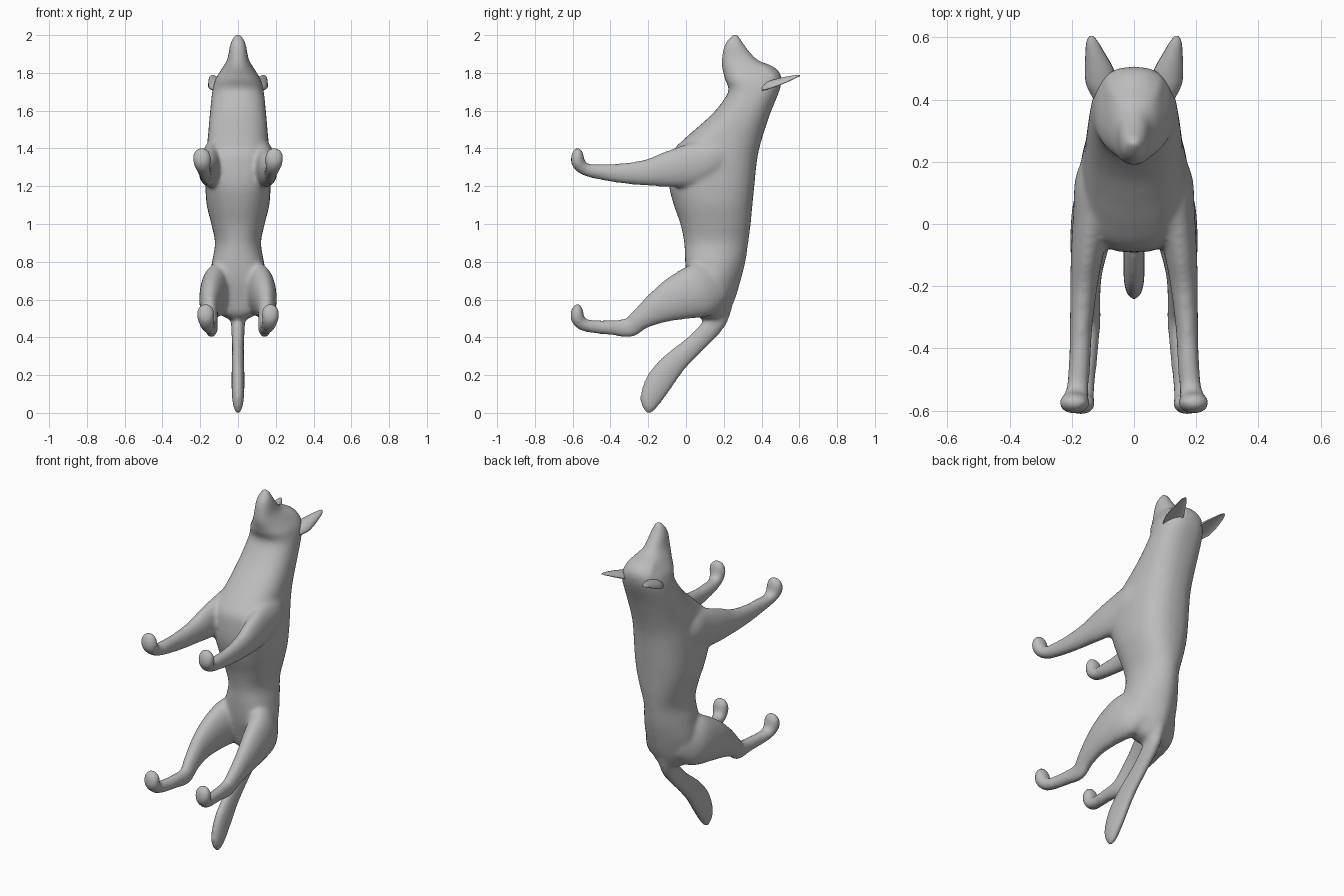
import bpy, bmesh, math
from mathutils import Vector

coat = bpy.data.materials.new("grey coat")
coat.diffuse_color = (0.5, 0.5, 0.5, 1)
SIDES, STEPS = 28, 4


def spline(rows):
    """Catmull-Rom interpolation through rows of numbers."""
    out = []
    for i in range(len(rows) - 1):
        p = [rows[min(max(i + k, 0), len(rows) - 1)] for k in (-1, 0, 1, 2)]
        for s in range(STEPS):
            t = s / STEPS
            out.append([0.5 * (2 * b + (c - a) * t + (2 * a - 5 * b + 4 * c - d) * t * t
                               + (3 * b - a - 3 * c + d) * t ** 3) for a, b, c, d in zip(*p)])
    return out + [list(rows[-1])]


def power(v, e):
    return math.copysign(abs(v) ** e, v)


def loft(bm, rows, flat=False, mirror=1, hollow=0.0):
    """Rows are x, y, z, radius in the side plane, radius across,
    then optionally the squareness exponents of the belly and back halves."""
    rows = spline([tuple(r) + (1, 1) if len(r) == 5 else r for r in rows])
    pts = [Vector((r[0] * mirror, r[1], r[2])) for r in rows]
    rings = []
    for i, r in enumerate(rows):
        t = pts[min(i + 1, len(pts) - 1)] - pts[max(i - 1, 0)]
        t = Vector((0, 0, 1)) if flat else Vector((0, t.y, t.z)).normalized()
        side, up = Vector((1, 0, 0)), t.cross(Vector((1, 0, 0)))
        ring = []
        for k in range(SIDES):
            a = 2 * math.pi * k / SIDES
            e = r[6] if math.sin(a) > 0 else r[5]
            c, h = power(math.cos(a), e), power(math.sin(a), e)
            if h > 0 and hollow:
                h *= -hollow
            ring.append(bm.verts.new(pts[i] + side * c * r[4] + up * h * r[3]))
        rings.append(ring)
    faces = [bm.faces.new(rings[0]), bm.faces.new(rings[-1])]
    for a, b in zip(rings, rings[1:]):
        for k in range(SIDES):
            j = (k + 1) % SIDES
            faces.append(bm.faces.new((a[k], a[j], b[j], b[k])))
    bmesh.ops.recalc_face_normals(bm, faces=faces)


def finish(bm, name):
    me = bpy.data.meshes.new(name)
    bm.to_mesh(me)
    bm.free()
    me.materials.append(coat)
    me.polygons.foreach_set("use_smooth", [True] * len(me.polygons))
    ob = bpy.data.objects.new(name, me)
    bpy.context.collection.objects.link(ob)
    return ob


# Trunk, neck and head: height, belly edge, back edge, half width, squareness
trunk = [(.5, .08, .2, .06, .9, 1.1), (.53, .05, .225, .1, .75, 1.2), (.6, .03, .26, .135, .7, 1.3),
         (.7, .005, .29, .15, .7, 1.2), (.8, -.005, .315, .138, .8, 1.1),
         (.9, -.01, .33, .122, .9, 1), (1.0, -.03, .343, .142, .9, .9), (1.1, -.065, .352, .166, .9, .85),
         (1.2, -.09, .362, .173, .8, .82), (1.3, -.09, .372, .173, .75, .82),
         (1.38, -.075, .384, .169, .75, .82), (1.45, -.01, .402, .161, .8, .82),
         (1.52, .07, .424, .155, .85, .82), (1.6, .155, .452, .148, .85, .82), (1.7, .224, .493, .137, .85, .8),
         (1.76, .208, .506, .123, .85, .75), (1.8, .197, .497, .1, .9, .75), (1.835, .188, .46, .078, .9, .8),
         (1.865, .188, .385, .06, .9, .9), (1.9, .192, .347, .051, .9, .9), (1.95, .205, .308, .042, .9, .9),
         (1.985, .23, .287, .028, 1, 1), (2.006, .25, .272, .012, 1, 1)]
body = bmesh.new()
loft(body, [(0, (f + b) / 2, z, (b - f) / 2, w, ef, eb) for z, f, b, w, ef, eb in trunk], flat=True)

# Tail
loft(body, [(0, .22, .63, .04, .04), (0, .163, .49, .055, .038), (0, .05, .367, .054, .032),
            (0, -.058, .268, .065, .033), (0, -.138, .17, .074, .034), (0, -.184, .08, .061, .032),
            (0, -.194, .025, .038, .023), (0, -.196, -.002, .014, .01)])

# Legs
front_leg = [(.085, .25, 1.38, .06, .06), (.118, .15, 1.35, .105, .07), (.135, .04, 1.315, .115, .06),
             (.15, -.09, 1.29, .097, .053), (.161, -.2, 1.273, .072, .044), (.17, -.33, 1.268, .055, .037),
             (.175, -.45, 1.276, .043, .035), (.182, -.53, 1.288, .034, .037),
             (.19, -.57, 1.322, .037, .047), (.192, -.574, 1.36, .034, .05),
             (.192, -.574, 1.39, .023, .036), (.192, -.574, 1.404, .01, .015)]
hind_leg = [(.07, .19, .69, .1, .06), (.11, .09, .655, .145, .08), (.138, -.04, .61, .122, .067),
            (.15, -.15, .556, .088, .049), (.147, -.24, .497, .06, .039), (.14, -.3, .452, .053, .033),
            (.145, -.39, .452, .041, .032), (.155, -.48, .456, .036, .033), (.165, -.545, .468, .034, .038),
            (.171, -.574, .5, .037, .046), (.172, -.576, .535, .034, .048),
            (.172, -.575, .563, .023, .036), (.172, -.574, .578, .01, .015)]
# Brow ridge running from the forehead to the side of the muzzle
brow = [(.072, .46, 1.768, .028, .028), (.064, .42, 1.805, .028, .026), (.046, .375, 1.832, .024, .022),
        (.03, .34, 1.858, .018, .018)]
for m in (1, -1):
    for part in (front_leg, hind_leg, brow):
        loft(body, part, mirror=m)

# Fuse the overlapping forms into one skin
dog = finish(body, "body")
fuse = dog.modifiers.new("fuse", "REMESH")
fuse.mode, fuse.voxel_size, fuse.use_smooth_shade = "VOXEL", .011, True
relax = dog.modifiers.new("relax", "SMOOTH")
relax.factor, relax.iterations = .5, 12

# Ears, cupped towards the muzzle
ear = [(.095, .4, 1.705, .03, .035), (.104, .45, 1.718, .04, .05), (.112, .5, 1.736, .037, .046),
       (.125, .55, 1.757, .027, .031), (.134, .585, 1.774, .015, .019), (.137, .605, 1.783, .005, .006)]
for m, name in ((1, "right_ear"), (-1, "left_ear")):
    bm = bmesh.new()
    loft(bm, ear, mirror=m, hollow=.2)
    finish(bm, name)
